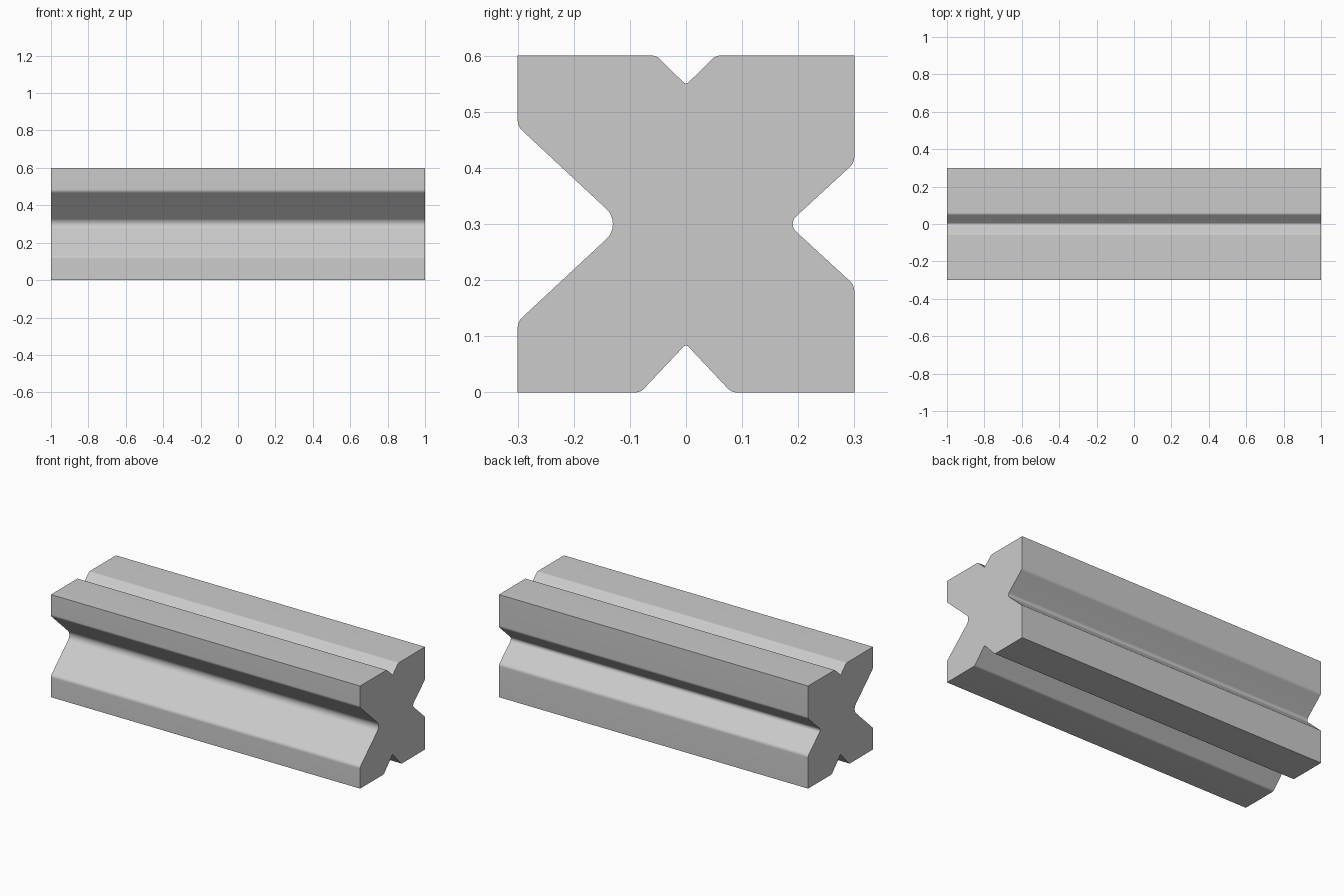
import bpy, bmesh, math
from mathutils import Vector

cube = bpy.data.objects.get("Cube")
if cube:
    bpy.data.objects.remove(cube, do_unlink=True)

HALF, HEIGHT, LENGTH = 0.30, 0.60, 2.0
MID = HEIGHT / 2


def groove(start, apex, end, edge_radius, apex_radius):
    """Three profile corners, each with its fillet radius."""
    return [(start, edge_radius), (apex, apex_radius), (end, edge_radius)]


def fillet(prev, corner, nxt, radius, steps=8):
    """Points of an arc that rounds one profile corner."""
    p, c, n = Vector(prev), Vector(corner), Vector(nxt)
    if radius == 0:
        return [c]
    a, b = (p - c).normalized(), (n - c).normalized()
    half = a.angle(b) / 2
    centre = c + (a + b).normalized() * radius / math.sin(half)
    first = c + a * radius / math.tan(half) - centre
    last = c + b * radius / math.tan(half) - centre
    return [centre + (first.lerp(last, i / steps)).normalized() * radius
            if 0 < i < steps else centre + (first if i == 0 else last)
            for i in range(steps + 1)]


# Cross-section in y and z, with a V groove in each side
corners = [((-HALF, 0), 0)]
corners += groove((-0.081, 0), (0, 0.086), (0.081, 0), 0.02, 0.006)
corners += [((HALF, 0), 0)]
corners += groove((HALF, MID - 0.109), (0.1815, MID), (HALF, MID + 0.109), 0.025, 0.018)
corners += [((HALF, HEIGHT), 0)]
corners += groove((0.053, HEIGHT), (0, 0.548), (-0.053, HEIGHT), 0.018, 0.006)
corners += [((-HALF, HEIGHT), 0)]
corners += groove((-HALF, MID + 0.174), (-0.113, MID), (-HALF, MID - 0.174), 0.025, 0.037)

profile = []
for i, (point, radius) in enumerate(corners):
    profile += fillet(corners[i - 1][0], point, corners[(i + 1) % len(corners)][0], radius)

# Extrude the section along x
bm = bmesh.new()
cap = bm.faces.new([bm.verts.new((-LENGTH / 2, p.x, p.y)) for p in profile])
extruded = bmesh.ops.extrude_face_region(bm, geom=[cap], use_keep_orig=True)
moved = [g for g in extruded["geom"] if isinstance(g, bmesh.types.BMVert)]
bmesh.ops.translate(bm, verts=moved, vec=(LENGTH, 0, 0))
bmesh.ops.recalc_face_normals(bm, faces=bm.faces)
mesh = bpy.data.meshes.new("grooved_bar")
bm.to_mesh(mesh)
bm.free()
bar = bpy.data.objects.new("grooved_bar", mesh)
bpy.context.collection.objects.link(bar)

# Plain grey
colour = (0.6, 0.6, 0.6, 1)
grey = bpy.data.materials.new("light_grey")
grey.use_nodes = True
grey.diffuse_color = colour
grey.node_tree.nodes["Principled BSDF"].inputs["Base Color"].default_value = colour
mesh.materials.append(grey)

# Smooth fillets, sharp ends
bpy.ops.object.select_all(action="DESELECT")
bar.select_set(True)
bpy.context.view_layer.objects.active = bar
bpy.ops.object.shade_smooth_by_angle(angle=math.radians(30))
